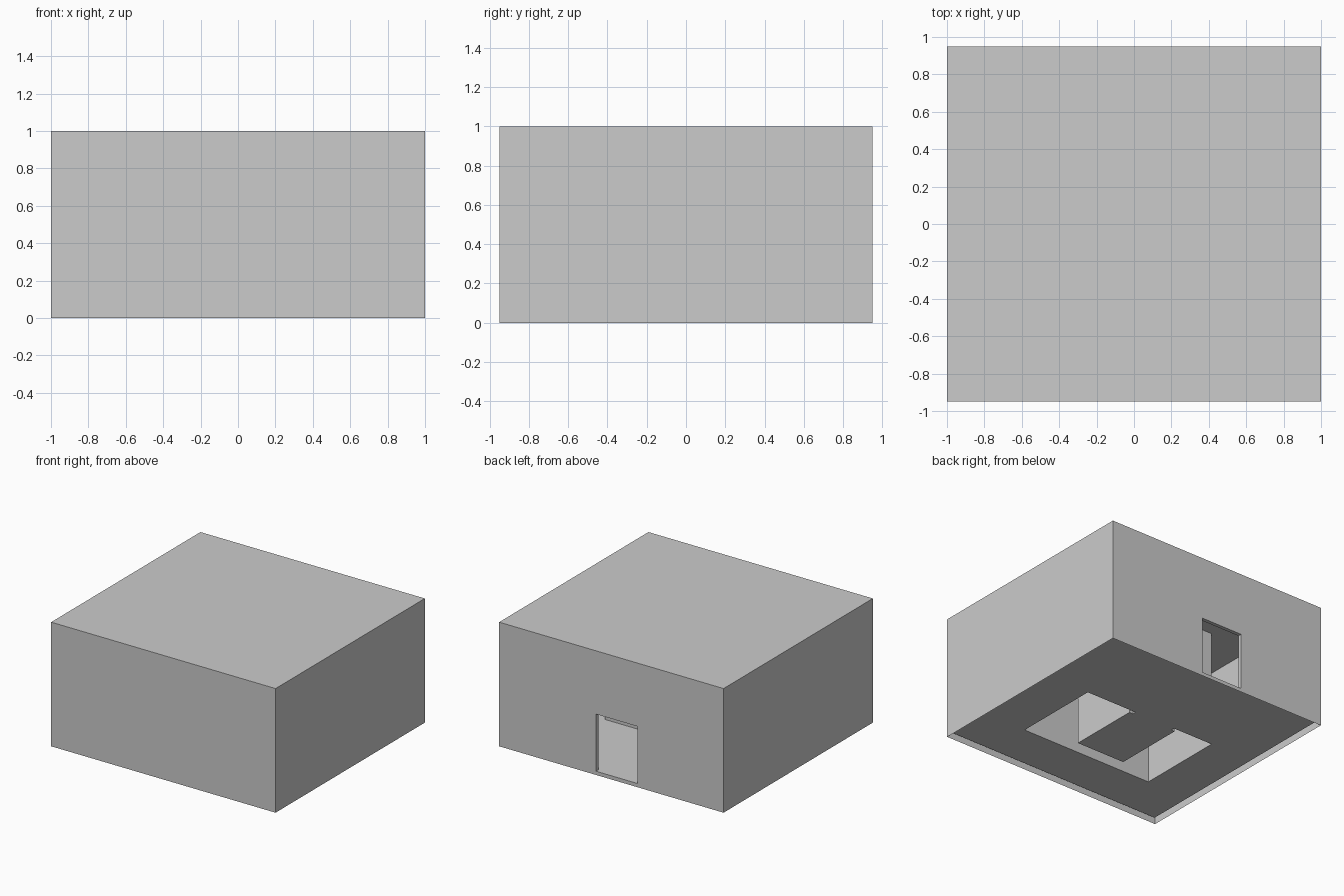
import bpy, bmesh

if "Cube" in bpy.data.objects:
    bpy.data.objects.remove(bpy.data.objects["Cube"])

T = 0.03            # shell thickness
DOOR_TOP = 0.49
DOOR_X = (-0.233, 0.137)


def box(name, xs, ys, zs):
    """Axis-aligned box from min/max pairs."""
    bm = bmesh.new()
    bmesh.ops.create_cube(bm, size=1)
    for v in bm.verts:
        v.co = [r[1] if c > 0 else r[0] for c, r in zip(v.co, (xs, ys, zs))]
    mesh = bpy.data.meshes.new(name)
    bm.to_mesh(mesh)
    bm.free()
    obj = bpy.data.objects.new(name, mesh)
    bpy.context.collection.objects.link(obj)
    return obj


def cut(target, cutter):
    """Subtract cutter from target and remove the cutter."""
    cutter.hide_render = True
    mod = target.modifiers.new("cut", 'BOOLEAN')
    mod.operation = 'DIFFERENCE'
    mod.solver = 'EXACT'
    mod.object = cutter
    bpy.context.view_layer.update()
    dg = bpy.context.evaluated_depsgraph_get()
    mesh = bpy.data.meshes.new_from_object(target.evaluated_get(dg))
    target.modifiers.clear()
    target.data = mesh
    bpy.data.objects.remove(cutter)


# Outer shell
building = box("building", (-1, 1), (-0.95, 0.95), (0, 1))

# Room space running around a solid central block
room = box("room_space", (-1 + T, 1 - T), (-0.95 + T, 0.95 - T), (T, 1 - T))
cut(room, box("central_block", (-0.595, 0.595), (-0.545, 0.18), (-0.5, 1.5)))
cut(building, room)

# Small cell inside the block
cut(building, box("cell_space", (-0.265, 0.17), (-0.44, 0.18 - T), (T, 1 - T)))

# Doorways: back wall and cell front
cut(building, box("back_doorway", DOOR_X, (0.88, 1.0), (T, DOOR_TOP)))
cut(building, box("cell_doorway", DOOR_X, (0.12, 0.22), (T, DOOR_TOP)))

# Open underside: remove the base face, leaving the raised floor
bm = bmesh.new()
bm.from_mesh(building.data)
base = [f for f in bm.faces if all(v.co.z < 0.001 for v in f.verts)]
bmesh.ops.delete(bm, geom=base, context='FACES_ONLY')
bm.to_mesh(building.data)
bm.free()
building.data.name = "building"
